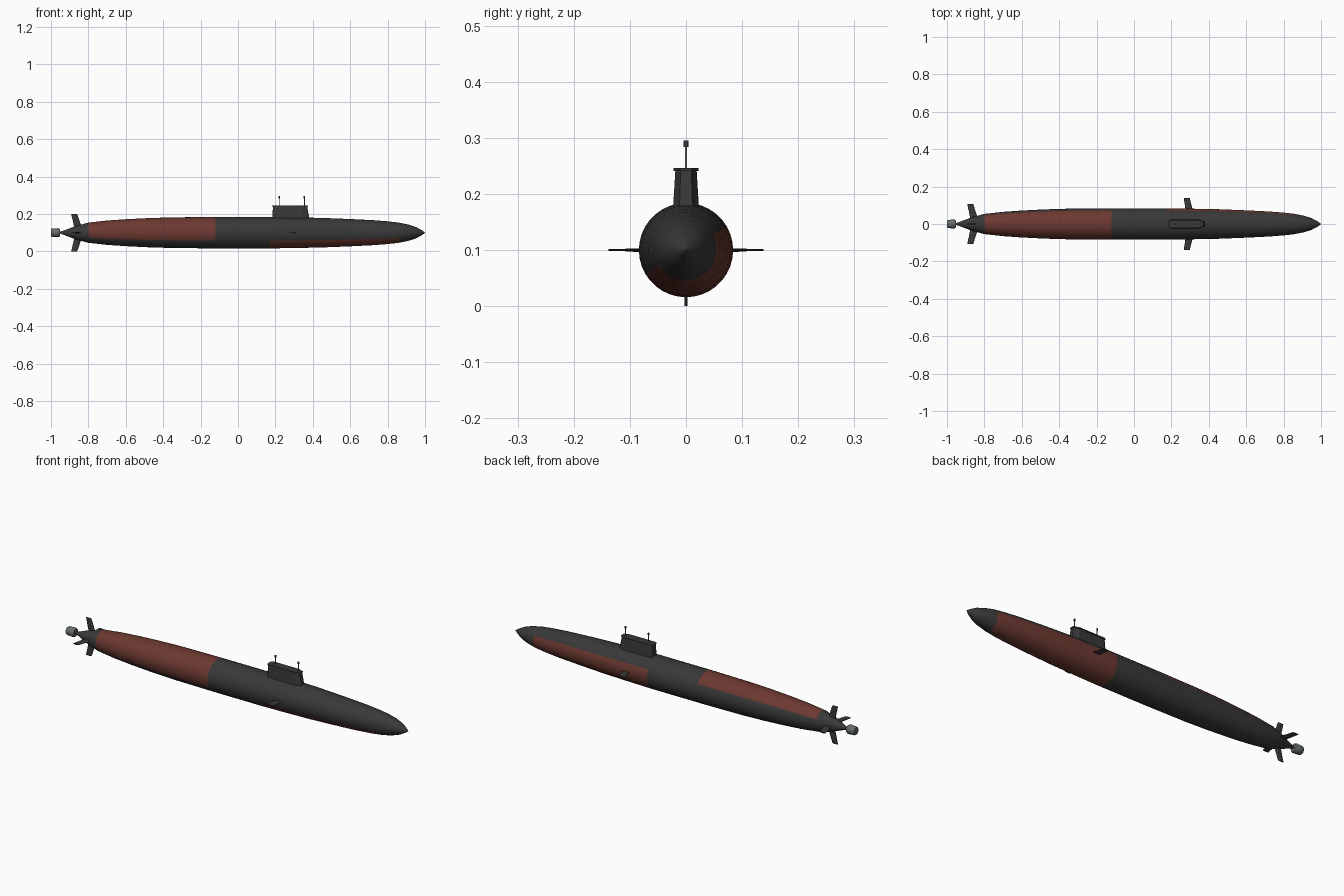
import bpy, bmesh, math
from mathutils import Vector, Matrix

cube = bpy.data.objects.get("Cube")
if cube:
    bpy.data.objects.remove(cube, do_unlink=True)

AXIS_Z = 0.1      # height of the hull centreline
SIDES = 36


def material(name, colour):
    m = bpy.data.materials.new(name)
    m.use_nodes = True
    m.diffuse_color = colour
    m.node_tree.nodes["Principled BSDF"].inputs["Base Color"].default_value = colour
    return m


DARK = material("charcoal", (0.04, 0.04, 0.04, 1))
RED = material("rust red", (0.15, 0.04, 0.03, 1))
GREY = material("blue grey", (0.13, 0.15, 0.15, 1))


def finish(name, bm, mats, smooth=None):
    bmesh.ops.recalc_face_normals(bm, faces=bm.faces)
    mesh = bpy.data.meshes.new(name)
    bm.to_mesh(mesh)
    bm.free()
    obj = bpy.data.objects.new(name, mesh)
    bpy.context.collection.objects.link(obj)
    for m in mats:
        mesh.materials.append(m)
    if smooth:
        bpy.ops.object.select_all(action="DESELECT")
        obj.select_set(True)
        bpy.context.view_layer.objects.active = obj
        bpy.ops.object.shade_smooth_by_angle(angle=math.radians(smooth))
    return obj


def lathe(bm, profile, sides):
    """Revolve (x, radius) pairs about the long axis."""
    rings = []
    for x, r in profile:
        rings.append([bm.verts.new((x, r * math.cos(a), AXIS_Z + r * math.sin(a)))
                      for a in (math.tau * i / sides for i in range(sides))])
    for a, b in zip(rings, rings[1:]):
        for i in range(sides):
            j = (i + 1) % sides
            bm.faces.new((a[i], a[j], b[j], b[i]))
    bm.faces.new(rings[0])
    bm.faces.new(rings[-1])


def loft(bm, lower, upper):
    """Join two matching outlines into a closed solid."""
    lo = [bm.verts.new(p) for p in lower]
    up = [bm.verts.new(p) for p in upper]
    for i in range(len(lo)):
        j = (i + 1) % len(lo)
        bm.faces.new((lo[i], lo[j], up[j], up[i]))
    bm.faces.new(lo)
    bm.faces.new(up)


# Hull with two opposed half-round red panels
hull = bmesh.new()
lathe(hull, [(-0.955, 0.004), (-0.93, 0.012), (-0.87, 0.035), (-0.8, 0.054),
             (-0.7, 0.065), (-0.6, 0.072), (-0.48, 0.078), (-0.35, 0.082),
             (-0.12, 0.084), (0.17, 0.084), (0.3, 0.082), (0.45, 0.079),
             (0.6, 0.073), (0.72, 0.067), (0.8, 0.061), (0.86, 0.054),
             (0.91, 0.044), (0.95, 0.031), (0.98, 0.015), (1.0, 0.001)], SIDES)
tilt = math.radians(30)
for f in hull.faces:
    c = f.calc_center_median()
    side = (c.z - AXIS_Z) * math.cos(tilt) - c.y * math.sin(tilt)
    stern_panel = -0.8 < c.x < -0.12 and side > 0
    bow_panel = 0.17 < c.x < 0.86 and side < 0
    f.material_index = 1 if stern_panel or bow_panel else 0
finish("hull", hull, [DARK, RED], 40)

# Propeller shroud and shaft
shroud = bmesh.new()
lathe(shroud, [(-1.0, 0.019), (-0.995, 0.022), (-0.96, 0.024), (-0.953, 0.02)], 16)
finish("propeller_shroud", shroud, [GREY], 40)


def fin(name, root, tip, span, thick, angle):
    """Swept blade: root and tip are (aft x, fore x), span is (inner, outer)."""
    bm = bmesh.new()

    def section(chord, d, t):
        a, b = chord
        mid = a + (b - a) * 0.6
        return [(a, -t / 4, d), (mid, -t / 2, d), (b, 0, d),
                (mid, t / 2, d), (a, t / 4, d)]
    loft(bm, section(root, span[0], thick), section(tip, span[1], thick * 0.6))
    turn = Matrix.Translation((0, 0, AXIS_Z)) @ Matrix.Rotation(angle, 4, "X")
    bmesh.ops.transform(bm, matrix=turn, verts=bm.verts)
    finish(name, bm, [DARK])


# Tail fins and bow planes
for i, where in enumerate(("upper", "right", "lower", "left")):
    outer = 0.1 if i % 2 == 0 else 0.108
    fin(where + "_tail_fin", (-0.872, -0.83), (-0.892, -0.86),
        (0.015, outer), 0.009, i * math.pi / 2)
for where, s in (("right", 1), ("left", -1)):
    fin(where + "_bow_plane", (0.278, 0.318), (0.266, 0.298),
        (0.06, 0.138), 0.005, s * math.pi / 2)


# Sail with a thin overhanging cap
def sail_plan(aft, fore, half, z):
    return [(aft, -half * 0.7, z), (aft + 0.012, -half, z), (fore - 0.03, -half, z),
            (fore, -half * 0.5, z), (fore, half * 0.5, z), (fore - 0.03, half, z),
            (aft + 0.012, half, z), (aft, half * 0.7, z)]


sail = bmesh.new()
loft(sail, sail_plan(0.182, 0.384, 0.024, 0.16), sail_plan(0.187, 0.37, 0.019, 0.242))
finish("sail", sail, [DARK])
cap = bmesh.new()
loft(cap, sail_plan(0.183, 0.373, 0.022, 0.241), sail_plan(0.183, 0.373, 0.022, 0.246))
finish("sail_cap", cap, [DARK])

# Masts with dark heads
for name, x in (("aft", 0.22), ("fore", 0.355)):
    for part, radius, low, high, mat in (("mast", 0.0022, 0.24, 0.287, GREY),
                                         ("mast_head", 0.0042, 0.284, 0.295, DARK)):
        bm = bmesh.new()
        bmesh.ops.create_cone(bm, cap_ends=True, segments=10, radius1=radius,
                              radius2=radius, depth=high - low,
                              matrix=Matrix.Translation((x, 0, (low + high) / 2)))
        finish(name + "_" + part, bm, [mat], 40)
